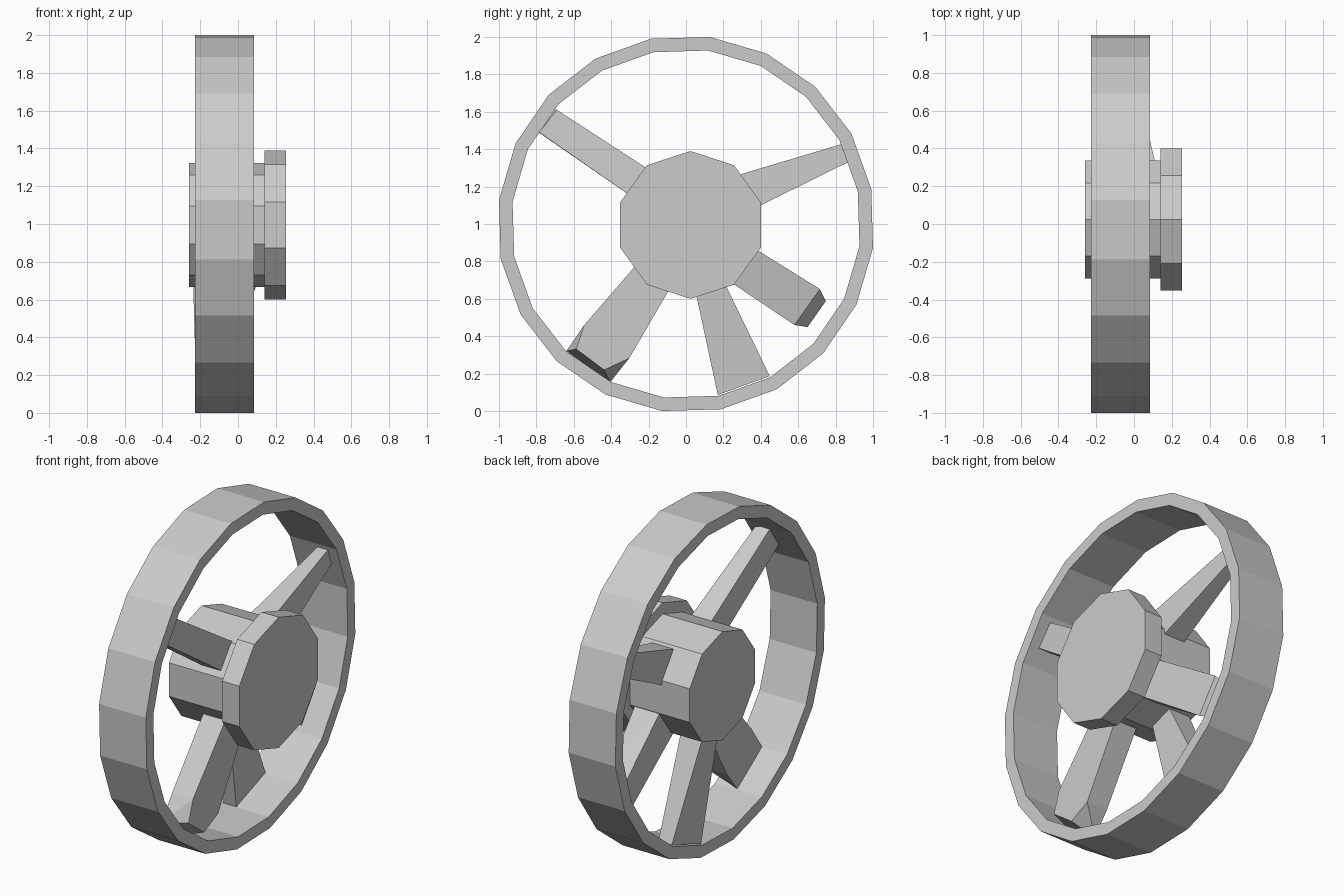
import bpy, bmesh
from math import sin, cos, radians, tau

if "Cube" in bpy.data.objects:
    bpy.data.objects.remove(bpy.data.objects["Cube"])


def finish(bm, name):
    bmesh.ops.recalc_face_normals(bm, faces=bm.faces)
    mesh = bpy.data.meshes.new(name)
    bm.to_mesh(mesh)
    bm.free()
    obj = bpy.data.objects.new(name, mesh)
    bpy.context.collection.objects.link(obj)
    return obj


def ring(bm, x, r, n, phase, cy=0.0, cz=1.0):
    return [bm.verts.new((x, cy + r * cos(radians(phase) + tau * i / n),
                          cz + r * sin(radians(phase) + tau * i / n))) for i in range(n)]


def bridge(bm, a, b):
    for i in range(len(a)):
        j = (i + 1) % len(a)
        bm.faces.new((a[i], a[j], b[j], b[i]))


def disc(name, x0, x1, r, cz):
    bm = bmesh.new()
    a, b = (ring(bm, x, r, 10, 18, 0.024, cz) for x in (x0, x1))
    bridge(bm, a, b)
    bm.faces.new(a)
    bm.faces.new(b)
    return finish(bm, name)


def spoke(name, base, tip_near, tip_far, base_x, tip_x, kink=()):
    """Tapered block; pairs of (y, z) corners, x given as (near, far)."""
    bm = bmesh.new()
    for (by, bz), (ty, tz) in zip(base, kink or tip_near):
        # run the root on into the hub
        y, z = by - 0.3 * (ty - by), bz - 0.3 * (tz - bz)
        for x in base_x:
            bm.verts.new((x, y, z))
    for x, pts in zip(tip_x, (tip_near, tip_far)):
        for y, z in pts:
            bm.verts.new((x, y, z))
        for y, z in kink:
            bm.verts.new((x, y, z))
    res = bmesh.ops.convex_hull(bm, input=bm.verts)
    loose = [v for v in bm.verts if not v.link_faces]
    bmesh.ops.delete(bm, geom=loose, context='VERTS')
    bmesh.ops.dissolve_limit(bm, angle_limit=radians(3), verts=bm.verts, edges=bm.edges)
    return finish(bm, name)


# rim: twenty-sided band
bm = bmesh.new()
loops = [ring(bm, x, r, 20, 10.7) for x, r in
         ((-0.228, 1.008), (0.084, 1.008), (0.084, 0.935), (-0.228, 0.935))]
for k in range(4):
    bridge(bm, loops[k], loops[(k + 1) % 4])
finish(bm, "rim")

# hub barrel and wider cap
disc("hub", -0.26, 0.142, 0.328, 0.995)
disc("hub_cap", 0.14, 0.255, 0.395, 0.995)

# five uneven spokes
spoke("spoke_upper_left", [(-0.31, 1.16), (-0.22, 1.305)],
      [(-0.785, 1.49), (-0.69, 1.61)], [(-0.81, 1.505), (-0.715, 1.625)],
      (0.08, -0.06), (0.02, -0.07))
spoke("spoke_upper_right", [(0.40, 1.10), (0.29, 1.265)],
      [(0.865, 1.33), (0.834, 1.428)], [(0.865, 1.33), (0.834, 1.428)],
      (0.07, -0.08), (0.02, -0.05))
spoke("spoke_lower_right", [(0.26, 0.675), (0.39, 0.855)],
      [(0.58, 0.46), (0.716, 0.652)], [(0.65, 0.449), (0.748, 0.588)],
      (0.12, -0.05), (0.02, -0.09))
spoke("spoke_bottom", [(0.056, 0.615), (0.217, 0.663)],
      [(0.17, 0.086), (0.448, 0.187)], [(0.17, 0.086), (0.448, 0.187)],
      (-0.09, -0.24), (-0.13, -0.22))
spoke("spoke_lower_left", [(-0.276, 0.77), (-0.094, 0.642)],
      [(-0.587, 0.332), (-0.437, 0.22)], [(-0.64, 0.321), (-0.405, 0.155)],
      (0.08, -0.07), (0.08, -0.06),
      kink=[(-0.544, 0.46), (-0.303, 0.283)])
